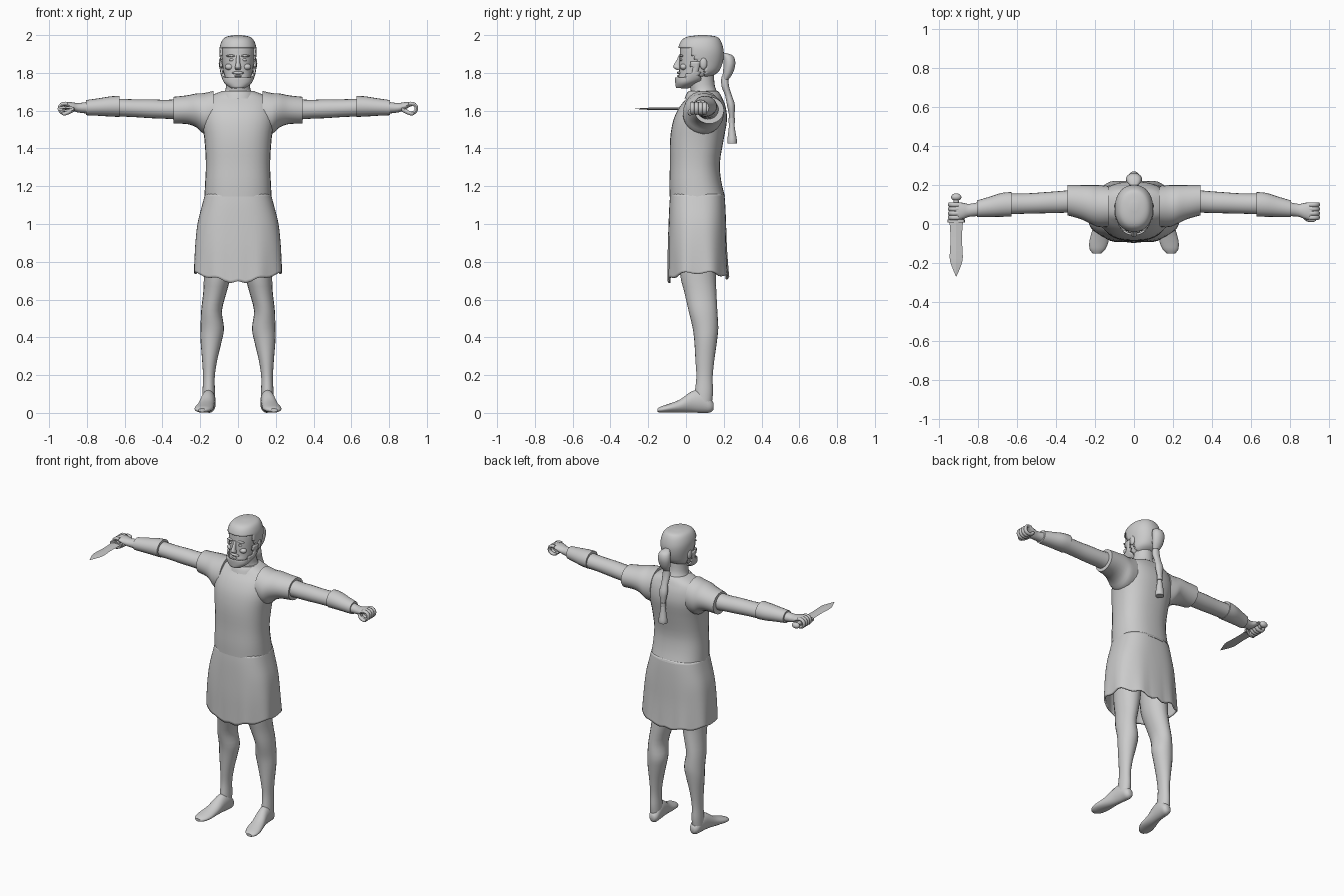
import bpy, bmesh, math
from mathutils import Vector

X, Y, Z = Vector((1, 0, 0)), Vector((0, 1, 0)), Vector((0, 0, 1))
clay = bpy.data.materials.new("light grey")
clay.diffuse_color = (0.6, 0.6, 0.6, 1)


def finish(name, bm, angle=45):
    bmesh.ops.recalc_face_normals(bm, faces=bm.faces)
    me = bpy.data.meshes.new(name)
    bm.to_mesh(me)
    bm.free()
    ob = bpy.data.objects.new(name, me)
    bpy.context.collection.objects.link(ob)
    me.materials.append(clay)
    bpy.ops.object.select_all(action='DESELECT')
    ob.select_set(True)
    bpy.context.view_layer.objects.active = ob
    bpy.ops.object.shade_smooth_by_angle(angle=math.radians(angle))
    return ob


def smooth_path(st, sub):
    """Catmull-Rom interpolation through stations (x, y, z, half width, half depth)."""
    out = []
    for i in range(len(st) - 1):
        p0, p1, p2, p3 = st[max(i - 1, 0)], st[i], st[i + 1], st[min(i + 2, len(st) - 1)]
        for k in range(sub):
            t = k / sub
            out.append([0.5 * (2 * b + (c - a) * t + (2 * a - 5 * b + 4 * c - d) * t * t
                               + (3 * b - a - 3 * c + d) * t ** 3)
                        for a, b, c, d in zip(p0, p1, p2, p3)])
    return out + [list(st[-1])]


def loft(name, st, u=X, v=Y, n=24, sub=3, p=2.0, cap=True, shape=None, keep=None, angle=45):
    """Skin rings along stations; v=None turns the rings with the path."""
    st = smooth_path(st, sub)
    bm = bmesh.new()
    rings = []
    for i, (x, y, z, a, b) in enumerate(st):
        w = v
        if w is None:
            w = (Vector(st[min(i + 1, len(st) - 1)][:3]) - Vector(st[max(i - 1, 0)][:3])).cross(u).normalized()
        ring = []
        for k in range(n):
            t = 2 * math.pi * k / n
            c, s = math.cos(t), math.sin(t)
            co = Vector((x, y, z)) + u * max(a, .001) * math.copysign(abs(c) ** (2 / p), c) \
                + w * max(b, .001) * math.copysign(abs(s) ** (2 / p), s)
            ring.append(bm.verts.new(shape(co) if shape else co))
        rings.append(ring)
    for r, q in zip(rings, rings[1:]):
        for k in range(n):
            bm.faces.new((r[k], r[(k + 1) % n], q[(k + 1) % n], q[k]))
    if cap:
        bm.faces.new(rings[0])
        bm.faces.new(rings[-1])
    if keep:
        drop = [f for f in bm.faces if not keep(f.calc_center_median())]
        bmesh.ops.delete(bm, geom=drop, context='FACES')
    return finish(name, bm, angle)


def ellipsoid(name, loc, size):
    bm = bmesh.new()
    bmesh.ops.create_uvsphere(bm, u_segments=16, v_segments=10, radius=1)
    for w in bm.verts:
        w.co = Vector(loc) + Vector(a * b for a, b in zip(w.co, size))
    return finish(name, bm)


def thicken(ob, t, offset):
    m = ob.modifiers.new("thickness", 'SOLIDIFY')
    m.thickness, m.offset = t, offset


# Tunic body and collar
loft("tunic", [(0, .06, 1.145, .178, .147), (0, .05, 1.22, .174, .138), (0, .047, 1.32, .170, .132),
               (0, .058, 1.45, .178, .142), (0, .075, 1.55, .192, .142), (0, .088, 1.62, .186, .122),
               (0, .098, 1.665, .165, .095), (0, .1, 1.69, .12, .08), (0, .1, 1.705, .08, .066)],
     n=32, p=2.4)
loft("collar", [(0, .085, 1.665, .098, .092), (0, .088, 1.69, .09, .085), (0, .09, 1.705, .078, .076)], p=2.1)


# Skirt with folds and an uneven hem
def fold(co):
    f = min(max((1.15 - co.z) / .46, 0), 1)
    ang = math.atan2(co.x, .06 - co.y)
    front, back = max(math.cos(ang), 0) ** 2, max(-math.cos(ang), 0) ** 2
    hem = .742 - .052 * front - .03 * back + .008 * math.cos(10 * ang)
    g = 1 + .025 * f * f * math.cos(10 * ang)
    return Vector((co.x * g, .06 + (co.y - .06) * g, co.z + f ** 3 * (hem - .69)))


skirt = loft("skirt", [(0, .06, 1.16, .174, .143), (0, .06, 1.1, .19, .148), (0, .06, 1.0, .215, .152),
                       (0, .06, .88, .228, .155), (0, .063, .76, .233, .158), (0, .065, .69, .234, .16)],
             n=60, p=2.6, cap=False, shape=fold)
thicken(skirt, .01, -1)

# Limbs, mirrored
for s, side in ((1, "left"), (-1, "right")):
    def L(*st):
        return [(s * q[0],) + q[1:] for q in st]

    loft(side + "_leg", L((.10, .065, .92, .085, .10), (.108, .063, .74, .073, .095), (.122, .076, .64, .062, .085),
                          (.14, .09, .54, .055, .076), (.136, .103, .45, .062, .068), (.142, .104, .38, .056, .06),
                          (.15, .1, .28, .04, .05), (.154, .098, .19, .031, .043), (.155, .095, .11, .033, .048),
                          (.155, .092, .05, .033, .045)), n=20)
    loft(side + "_foot", L((.15, .146, .035, .016, .018), (.151, .128, .04, .031, .038), (.154, .085, .06, .036, .06),
                           (.16, .03, .058, .038, .056), (.17, -.03, .037, .044, .035), (.18, -.09, .025, .049, .023),
                           (.187, -.13, .018, .04, .017), (.19, -.152, .014, .02, .009)), v=Z, n=20)
    loft(side + "_sleeve", L((.13, .09, 1.59, .105, .115), (.18, .092, 1.585, .108, .108), (.22, .1, 1.601, .1, .09),
                             (.27, .112, 1.605, .088, .076), (.342, .123, 1.602, .078, .071)), u=Y, v=Z)
    loft(side + "_upper_arm", L((.30, .118, 1.607, .058, .056), (.38, .113, 1.607, .056, .05),
                                (.46, .109, 1.61, .054, .05), (.55, .105, 1.613, .052, .047),
                                (.65, .103, 1.617, .053, .047)), u=Y, v=Z, n=20)
    loft(side + "_bracer", L((.628, .101, 1.623, .063, .056), (.68, .098, 1.622, .061, .053),
                             (.74, .088, 1.619, .052, .046), (.805, .078, 1.616, .043, .04)), u=Y, v=Z, n=20)
    loft(side + "_hand", L((.79, .077, 1.616, .036, .032), (.845, .07, 1.615, .033, .025),
                           (.875, .067, 1.622, .041, .022), (.905, .066, 1.632, .044, .014),
                           (.925, .066, 1.634, .038, .008)), u=Y, v=Z, n=16)
    # Curled fingers leave an open grip along y
    for i in range(4):
        y = .033 + .022 * i
        arc = [(.915 + .030 * math.cos(a), y, 1.612 + .027 * math.sin(a), .0125, .010)
               for a in (math.radians(d) for d in (115, 70, 25, -25, -75, -125, -165))]
        loft(f"{side}_finger_{i + 1}", L(*arc), u=Y, v=None, n=10, sub=2)
    loft(side + "_thumb", L((.865, .045, 1.61, .014, .014), (.887, .026, 1.597, .013, .013),
                            (.915, .021, 1.585, .012, .011), (.933, .023, 1.584, .007, .007)), u=Y, v=Z, n=10)

# Dagger held in the right hand
loft("dagger_blade", [(-.912, .02, 1.61, .036, .006), (-.912, -.03, 1.61, .031, .006),
                      (-.912, -.1, 1.61, .03, .006), (-.912, -.17, 1.61, .034, .006),
                      (-.912, -.21, 1.61, .026, .005), (-.912, -.27, 1.61, .001, .001)], v=Z, n=4, sub=2, angle=15)
loft("dagger_guard", [(-.912, .022, 1.61, .044, .012), (-.912, .008, 1.61, .044, .012)], v=Z, n=12, sub=1, p=4)
loft("dagger_grip", [(-.912, .015, 1.61, .014, .014), (-.912, .07, 1.61, .016, .016),
                     (-.912, .13, 1.61, .012, .012)], v=Z, n=12)
ellipsoid("dagger_pommel", (-.912, .138, 1.61), (.027, .019, .019))

# Neck and head
loft("neck", [(0, .1, 1.66, .1, .085), (0, .095, 1.70, .072, .07), (0, .085, 1.74, .062, .066),
              (0, .08, 1.82, .062, .068)])
head = [(0, -.018, 1.728, .026, .02), (0, .002, 1.75, .055, .042), (0, .035, 1.775, .068, .076),
        (0, .063, 1.805, .077, .099), (0, .074, 1.85, .083, .11), (0, .079, 1.9, .089, .112),
        (0, .078, 1.94, .087, .108), (0, .08, 1.968, .073, .092), (0, .085, 1.985, .05, .066),
        (0, .09, 1.993, .008, .01)]
loft("head", head, n=32, p=2.2)


def swell(d, zd):
    return [(x, y, z + (zd if i > 6 else 0), a + d, b + d) for i, (x, y, z, a, b) in enumerate(head)]


# Hair cap and beard are shells over the head
hair = loft("hair", swell(.009, .007), n=48, sub=5, p=2.2,
            keep=lambda c: c.z > 1.932 or (c.y > .025 and c.z > 1.89) or (c.y > .05 and c.z > 1.83)
            or (c.y > .1 and c.z > 1.775))
thicken(hair, .012, -1)
beard = loft("beard", swell(.007, 0), n=48, sub=5, p=2.2,
             keep=lambda c: (c.z < 1.775 and c.y < .07) or (c.z < 1.80 and .0 < c.y < .07)
             or (c.z < 1.86 and .03 < c.y < .07))
thicken(beard, .01, -1)
ellipsoid("moustache", (0, -.036, 1.8), (.032, .012, .008))
ellipsoid("lower_lip", (0, -.038, 1.783), (.02, .01, .006))
loft("nose", [(0, -.028, 1.893, .009, .01), (0, -.036, 1.868, .01, .014), (0, -.046, 1.842, .013, .019),
              (0, -.046, 1.828, .017, .021), (0, -.036, 1.815, .012, .012)], n=14)
for s, side in ((1, "left"), (-1, "right")):
    ellipsoid(side + "_brow", (s * .035, -.024, 1.89), (.028, .012, .007))
    ellipsoid(side + "_eye", (s * .034, -.026, 1.869), (.014, .007, .007))
    ellipsoid(side + "_cheek", (s * .045, -.012, 1.832), (.025, .02, .017))
    ellipsoid(side + "_ear", (s * .09, .092, 1.85), (.012, .02, .032))

# Tied hair: knot, tail and tassel
loft("hair_knot", [(0, .2, 1.905, .012, .012), (0, .222, 1.89, .034, .028), (0, .23, 1.85, .042, .032),
                   (0, .222, 1.8, .035, .027), (0, .208, 1.765, .022, .018)], n=18)
loft("hair_tail", [(0, .205, 1.78, .02, .018), (0, .208, 1.73, .026, .02), (0, .225, 1.68, .022, .018),
                   (0, .238, 1.63, .028, .021), (0, .242, 1.58, .02, .015), (0, .242, 1.545, .014, .012)], n=16)
loft("hair_tie", [(0, .242, 1.56, .018, .017), (0, .242, 1.535, .018, .017)], n=14, sub=1)
loft("hair_tassel", [(0, .242, 1.54, .014, .013), (0, .243, 1.49, .021, .019), (0, .244, 1.445, .028, .026),
                     (0, .244, 1.425, .027, .025)], n=14)
